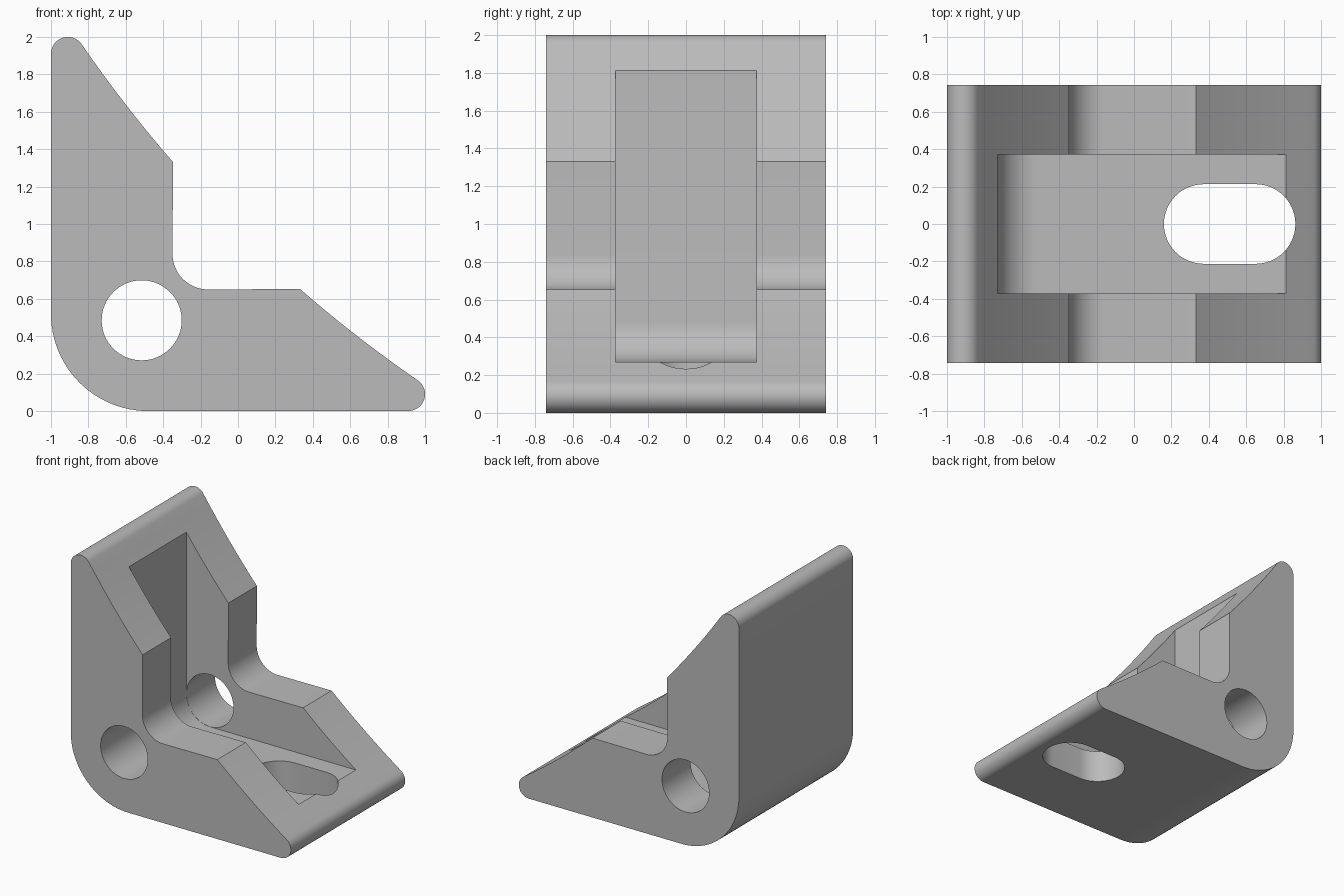
import bpy, bmesh
from math import sin, cos, radians, sqrt

if "Cube" in bpy.data.objects:
    bpy.data.objects.remove(bpy.data.objects["Cube"], do_unlink=True)

HALF_WIDTH = 0.742
CHANNEL = 0.372
BORE = (-0.515, 0.485)
BORE_R = 0.215

grey = bpy.data.materials.new("plain grey")
grey.use_nodes = True
colour = (0.5, 0.5, 0.5, 1)
grey.diffuse_color = colour
grey.node_tree.nodes["Principled BSDF"].inputs["Base Color"].default_value = colour


def arc(centre, r, start, end, steps=16):
    angles = [radians(start + (end - start) * i / steps) for i in range(steps + 1)]
    return [(centre[0] + r * cos(a), centre[1] + r * sin(a)) for a in angles]


def prism(name, points, axis, low, high):
    """Extrude a closed outline along y or z."""
    bm = bmesh.new()
    place = (lambda p: (p[0], low, p[1])) if axis == "y" else (lambda p: (p[0], p[1], low))
    face = bm.faces.new([bm.verts.new(place(p)) for p in points])
    new = bmesh.ops.extrude_face_region(bm, geom=[face])["geom"]
    offset = (0, high - low, 0) if axis == "y" else (0, 0, high - low)
    bmesh.ops.translate(bm, vec=offset, verts=[v for v in new if isinstance(v, bmesh.types.BMVert)])
    bmesh.ops.recalc_face_normals(bm, faces=bm.faces)
    mesh = bpy.data.meshes.new(name)
    bm.to_mesh(mesh)
    bm.free()
    mesh.materials.append(grey)
    obj = bpy.data.objects.new(name, mesh)
    bpy.context.collection.objects.link(obj)
    return obj


def slope(start, end, steps=10):
    """Shallow concave edge, measured along and across the diagonal."""
    points = []
    for i in range(steps + 1):
        t = start + (end - start) * i / steps
        total = 1.125 - 0.165 * (1 - (t / 1.27) ** 2)
        along = t * sqrt(2) + 1
        points.append(((total - along) / 2, (total + along) / 2))
    return points


# Bracket body: half outline, mirrored across the diagonal
upper = arc((-0.91, 1.91), 0.09, 180, 34.6)
upper += slope(1.27, 0.48)[1:]
upper += arc((-0.16, 0.84), 0.19, 180, 225, 8)
lower = [(z - 1, x + 1) for x, z in reversed(upper[:-1])]
outline = upper + lower + arc((-0.48, 0.52), 0.52, 270, 180, 24)
body = prism("corner_bracket", outline, "y", -HALF_WIDTH, HALF_WIDTH)

# Cutters: inner channel, cross bore and bolt slot
channel = [(2, BORE[1] - BORE_R), (2, 3), (BORE[0] - BORE_R, 3)]
channel += arc(BORE, BORE_R, 180, 270)
slot = arc((0.65, 0), 0.213, -90, 90, 24) + arc((0.373, 0), 0.213, 90, 270, 24)
cutters = [
    prism("channel_cutter", channel, "y", -CHANNEL, CHANNEL),
    prism("bore_cutter", arc(BORE, BORE_R - 0.001, 0, 360, 64)[:-1], "y", -1, 1),
    prism("slot_cutter", slot, "z", -1, 1),
]

bpy.ops.object.select_all(action="DESELECT")
bpy.context.view_layer.objects.active = body
body.select_set(True)
for cutter in cutters:
    cutter.hide_render = True
    mod = body.modifiers.new("cut", "BOOLEAN")
    mod.operation = "DIFFERENCE"
    mod.solver = "EXACT"
    mod.object = cutter
    bpy.ops.object.modifier_apply(modifier=mod.name)
    bpy.data.objects.remove(cutter, do_unlink=True)

bpy.ops.object.shade_smooth_by_angle(angle=radians(25))
